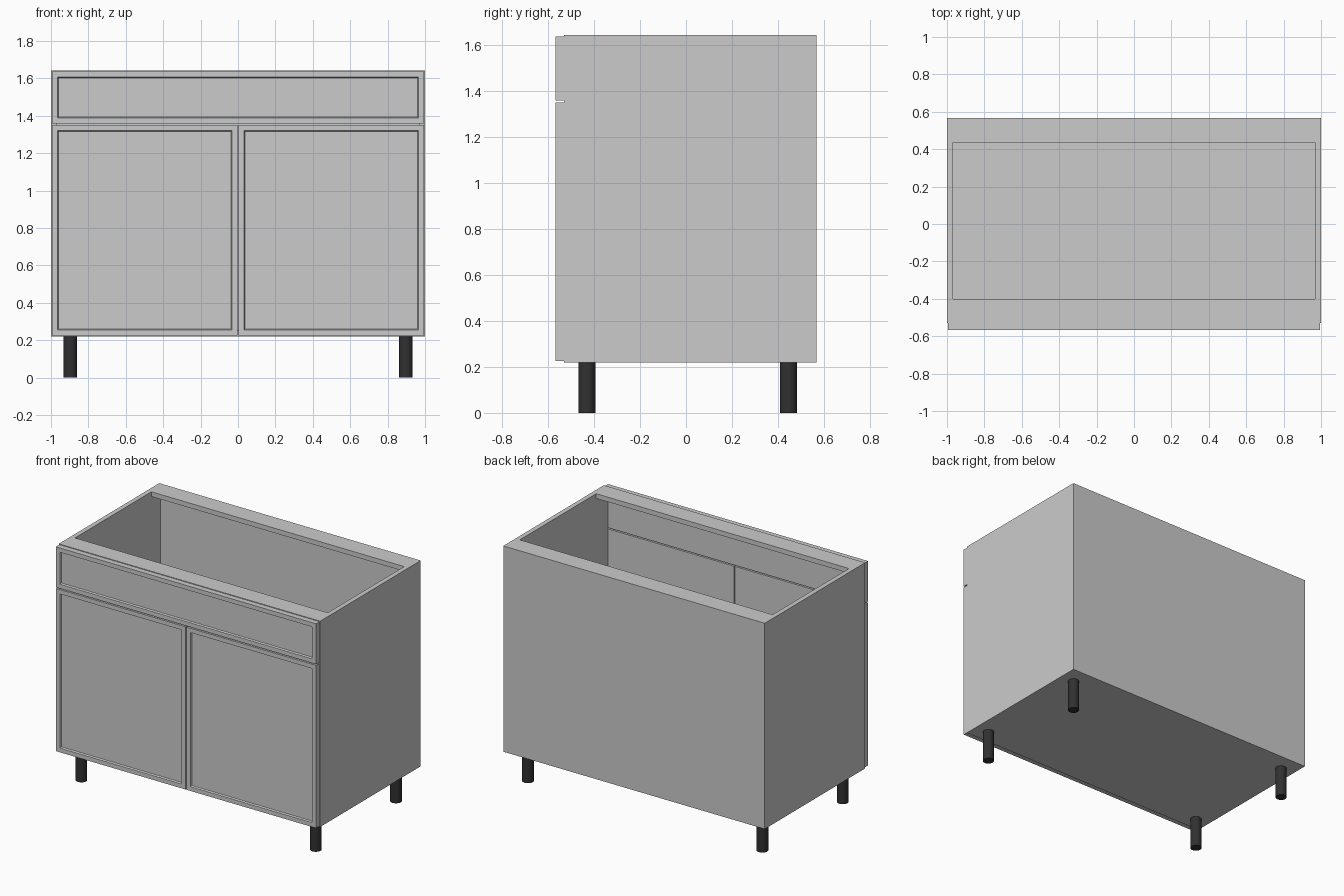
import bpy, bmesh

if "Cube" in bpy.data.objects:
    bpy.data.objects.remove(bpy.data.objects["Cube"])

T = 0.033                      # board thickness
X, YF, YB = 1.0, -0.53, 0.568  # carcass half width, front and back
Z0, Z1 = 0.22, 1.643           # carcass bottom and top


def finish(name, bm):
    mesh = bpy.data.meshes.new(name)
    bm.to_mesh(mesh)
    bm.free()
    obj = bpy.data.objects.new(name, mesh)
    bpy.context.collection.objects.link(obj)
    return obj


def box_bm(x0, x1, y0, y1, z0, z1):
    bm = bmesh.new()
    bmesh.ops.create_cube(bm, size=1)
    for v in bm.verts:
        v.co = (x1 if v.co.x > 0 else x0,
                y1 if v.co.y > 0 else y0,
                z1 if v.co.z > 0 else z0)
    return bm


def board(name, *bounds):
    return finish(name, box_bm(*bounds))


def framed_front(name, x0, x1, z0, z1):
    """Front board with a shallow recessed centre panel."""
    bm = box_bm(x0, x1, -0.568, YF, z0, z1)
    bm.normal_update()
    face = min(bm.faces, key=lambda f: f.calc_center_median().y)
    bmesh.ops.inset_region(bm, faces=[face], thickness=0.042)
    bmesh.ops.inset_region(bm, faces=[face], thickness=0.007, depth=-0.011)
    return finish(name, bm)


# Carcass boards
board("left_side", -X, -X + T, YF, YB, Z0, Z1)
board("right_side", X - T, X, YF, YB, Z0, Z1)
board("bottom_panel", -X + T, X - T, YF, YB - T, Z0, Z0 + T)
board("back_panel", -X + T, X - T, YB - T, YB, Z0, Z1 - T)
board("back_top_rail", -X + T, X - T, 0.435, YB, Z1 - T, Z1)
board("front_top_rail", -X + T, X - T, YF, -0.40, Z1 - T, Z1)

# Drawer front and pair of doors
framed_front("drawer_front", -0.995, 0.995, 1.358, 1.638)
framed_front("left_door", -0.995, -0.003, 0.225, 1.35)
framed_front("right_door", 0.003, 0.995, 0.225, 1.35)

# Round black legs
black = bpy.data.materials.new("leg_black")
black.diffuse_color = (0.03, 0.03, 0.03, 1)
black.use_nodes = True
black.node_tree.nodes["Principled BSDF"].inputs["Base Color"].default_value = black.diffuse_color
for side, x in (("left", -0.897), ("right", 0.897)):
    for end, y in (("front", -0.431), ("back", 0.446)):
        bpy.ops.mesh.primitive_cylinder_add(vertices=32, radius=0.037, depth=Z0,
                                            location=(x, y, Z0 / 2))
        leg = bpy.context.object
        leg.name = f"{end}_{side}_leg"
        leg.data.materials.append(black)
        bpy.ops.object.shade_smooth_by_angle()
